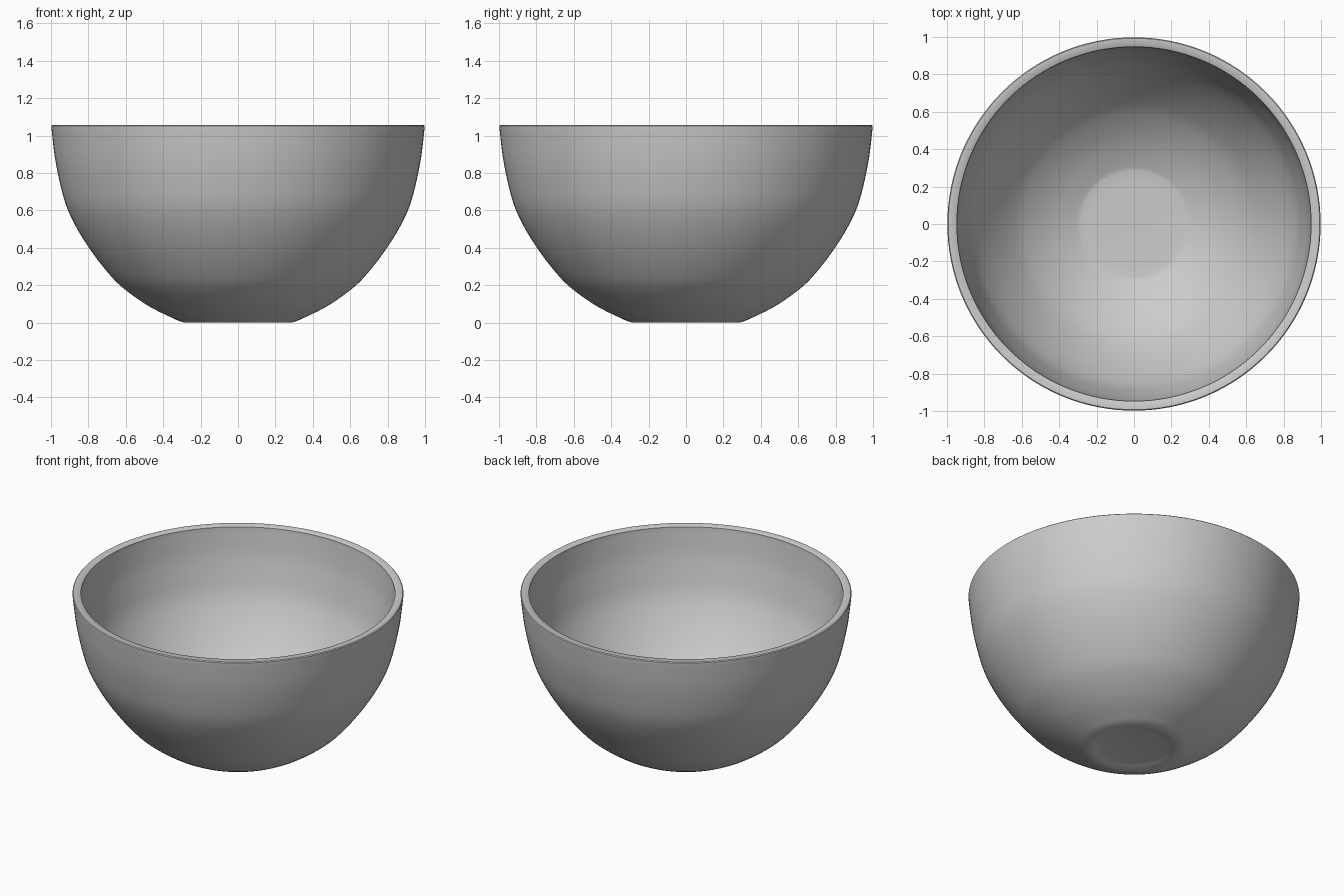
import bpy, bmesh, math
from mathutils import Vector
from mathutils.geometry import interpolate_bezier

if "Cube" in bpy.data.objects:
    bpy.data.objects.remove(bpy.data.objects["Cube"])

SEGMENTS = 128


def smooth_path(pts, steps=5):
    """Catmull-Rom style curve through the given (radius, height) points."""
    v = [Vector((r, z, 0)) for r, z in pts]
    out = []
    for i in range(len(v) - 1):
        before, after = v[max(i - 1, 0)], v[min(i + 2, len(v) - 1)]
        h1 = v[i] + (v[i + 1] - before) / 6
        h2 = v[i + 1] - (after - v[i]) / 6
        out += interpolate_bezier(v[i], h1, h2, v[i + 1], steps + 1)[:-1]
    return [(p.x, p.y) for p in out + [v[-1]]]


# Foot, with a shallow recess underneath
foot = [(0, 0.012), (0.205, 0.012), (0.225, 0.008), (0.25, 0.0), (0.285, 0.0)]
# Outer wall
outer = smooth_path([(0.305, 0.006), (0.34, 0.02), (0.48, 0.09), (0.62, 0.19),
                     (0.71, 0.285), (0.80, 0.405), (0.87, 0.52), (0.92, 0.63),
                     (0.955, 0.76), (0.98, 0.89), (0.998, 1.045)])
# Rim with slightly softened edges
rim = [(0.998, 1.052), (0.993, 1.057), (0.953, 1.057), (0.947, 1.052)]
# Inner wall down to the flat floor
inner = smooth_path([(0.947, 1.045), (0.93, 0.895), (0.906, 0.775), (0.873, 0.65),
                     (0.825, 0.545), (0.758, 0.435), (0.673, 0.32), (0.587, 0.23),
                     (0.455, 0.135), (0.32, 0.068), (0.27, 0.055), (0.2, 0.052)]) + [(0, 0.052)]
profile = foot + outer + rim + inner

# Spin the profile into a closed bowl
bm = bmesh.new()
verts = [bm.verts.new((r, 0, z)) for r, z in profile]
edges = [bm.edges.new(pair) for pair in zip(verts, verts[1:])]
bmesh.ops.spin(bm, geom=verts + edges, cent=(0, 0, 0), axis=(0, 0, 1),
               angle=math.tau, steps=SEGMENTS, use_duplicate=False)
bmesh.ops.remove_doubles(bm, verts=bm.verts, dist=0.0005)
bmesh.ops.recalc_face_normals(bm, faces=bm.faces)
mesh = bpy.data.meshes.new("bowl")
bm.to_mesh(mesh)
bm.free()

bowl = bpy.data.objects.new("bowl", mesh)
bpy.context.collection.objects.link(bowl)
bpy.context.view_layer.objects.active = bowl
bowl.select_set(True)
bpy.ops.object.shade_smooth_by_angle(angle=math.radians(40))
